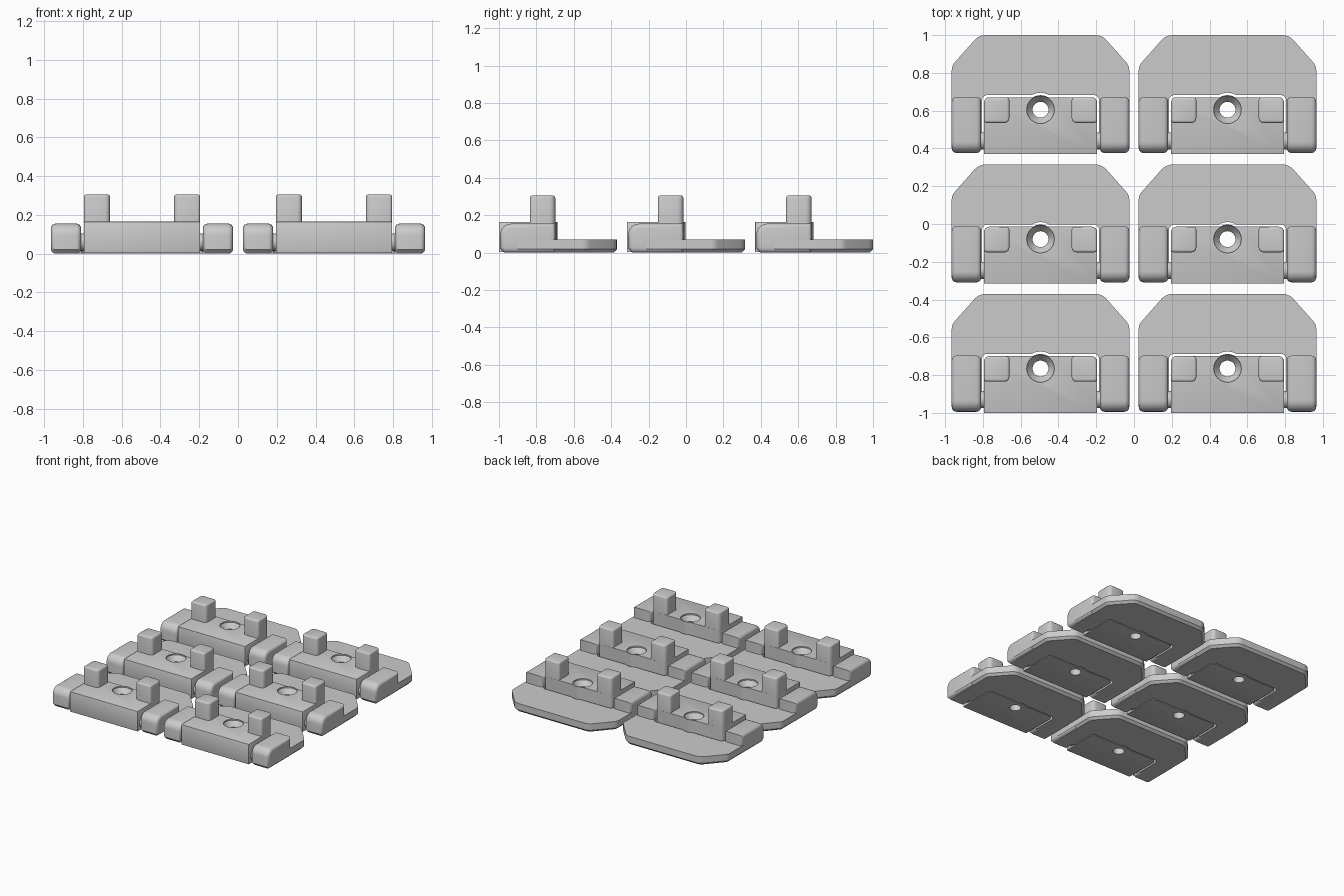
import bpy, bmesh, math
from mathutils import Vector

if "Cube" in bpy.data.objects:
    bpy.data.objects.remove(bpy.data.objects["Cube"])

grey = bpy.data.materials.new("grey plastic")
grey.diffuse_color = (0.6, 0.6, 0.6, 1)
grey.use_nodes = True
grey.node_tree.nodes["Principled BSDF"].inputs["Base Color"].default_value = grey.diffuse_color


def arc(cx, cy, r, a0, a1, n=6):
    return [(cx + r * math.cos(math.radians(a0 + (a1 - a0) * i / n)),
             cy + r * math.sin(math.radians(a0 + (a1 - a0) * i / n))) for i in range(n + 1)]


def prism(points, lo, hi, place, bevel=0, pick=None, segments=1):
    """Extrude a 2D outline from lo to hi; bevel the edges chosen by pick."""
    bm = bmesh.new()
    face = bm.faces.new([bm.verts.new(place(a, b, lo)) for a, b in points])
    new = bmesh.ops.extrude_face_region(bm, geom=[face])["geom"]
    shift = Vector(place(0, 0, hi)) - Vector(place(0, 0, lo))
    bmesh.ops.translate(bm, vec=shift, verts=[v for v in new if isinstance(v, bmesh.types.BMVert)])
    bmesh.ops.recalc_face_normals(bm, faces=bm.faces)
    if bevel:
        edges = [e for e in bm.edges if pick(e)]
        bmesh.ops.bevel(bm, geom=edges, offset=bevel, segments=segments, profile=0.5,
                        affect='EDGES', clamp_overlap=True)
    bmesh.ops.recalc_face_normals(bm, faces=bm.faces)
    mesh = bpy.data.meshes.new("part")
    bm.to_mesh(mesh)
    bm.free()
    mesh.materials.append(grey)
    return mesh


def upright(a, b, h):
    return (a, b, h)


def sideways(a, b, h):
    return (h, a, b)


def at_level(e, axis, level):
    return all(abs(v.co[axis] - level) < 1e-5 for v in e.verts)


def bumped_back(half, back, corner, cy, r):
    """Right-to-left back edge with rounded corners and a bulge around the screw hole."""
    t = math.degrees(math.asin((back - cy) / r))
    return (arc(half - corner, back - corner, corner, 0, 90, 4)
            + arc(0, cy, r, t, 180 - t, 8)
            + arc(corner - half, back - corner, corner, 90, 180, 4))


HOLE_Y = 0.235

# Base plate: clipped, rounded back corners and a slot for the block
right_side = arc(0.41, 0.445, 0.06, 0, 45, 4) + arc(0.29, 0.55, 0.08, 45, 90, 4)
outline = [(0.47, 0.1)] + right_side + [(-x, y) for x, y in reversed(right_side)] + [(-0.47, 0.1)]
slot = bumped_back(0.311, 0.313, 0.03, HOLE_Y, 0.09)
outline += [(-0.311, 0.1)] + list(reversed(slot)) + [(0.311, 0.1)]


def plate_rim(e):
    mid = (e.verts[0].co + e.verts[1].co) / 2
    return at_level(e, 2, 0) and (abs(mid.x) > 0.45 or mid.y > 0.4)


plate = prism(outline, 0, 0.07, upright, 0.018, plate_rim)

# Hinge arm: rounded front top, softened sides
arm_profile = ([(0.303, 0), (0.303, 0.155)] + arc(0.066, 0.095, 0.06, 90, 180, 6)
               + [(0.006, 0.022), (0.028, 0)])
arm = {s: prism(arm_profile, s * 0.314, s * 0.47, sideways, 0.025,
                lambda e: at_level(e, 0, s * 0.314) or at_level(e, 0, s * 0.47), 4)
       for s in (-1, 1)}

# Tilting block
block_outline = [(-0.3, 0), (0.3, 0)] + bumped_back(0.3, 0.301, 0.03, HOLE_Y, 0.077)
block = prism(block_outline, 0.004, 0.165, upright, 0.006,
              lambda e: at_level(e, 1, 0) or
              (at_level(e, 2, 0.165) and max(v.co.y for v in e.verts) < 0.28), 2)

# Post: rounded upright square peg
post_outline = (arc(0.285, 0.18, 0.015, -90, 0, 3) + arc(0.27, 0.271, 0.03, 0, 90, 4)
                + arc(0.18, 0.285, 0.015, 90, 180, 3) + arc(0.19, 0.19, 0.025, 180, 270, 4))
post = {s: prism([(s * x, y) for x, y in post_outline], 0.15, 0.305, upright, 0.012,
                 lambda e: at_level(e, 2, 0.305), 3) for s in (-1, 1)}

# Hinge pin
pin = {s: prism(arc(0.07, 0.06, 0.045, 0, 345, 23), s * 0.29, s * 0.33, sideways) for s in (-1, 1)}

# Countersunk screw hole, cut once into the shared block mesh
bm = bmesh.new()
rings = []
for r, z in ((0.042, -0.05), (0.042, 0.115), (0.073, 0.155), (0.073, 0.25)):
    rings.append([bm.verts.new((x, y, z)) for x, y in arc(0, HOLE_Y, r, 0, 348.75, 31)])
for low, high in zip(rings, rings[1:]):
    for i in range(32):
        j = (i + 1) % 32
        bm.faces.new((low[i], low[j], high[j], high[i]))
bm.faces.new(rings[-1])
bm.faces.new(rings[0][::-1])
bmesh.ops.recalc_face_normals(bm, faces=bm.faces)
cutter_mesh = bpy.data.meshes.new("hole_cutter")
bm.to_mesh(cutter_mesh)
bm.free()
cutter_mesh.materials.append(grey)
cutter = bpy.data.objects.new("hole_cutter", cutter_mesh)
cutter.hide_render = True
blank = bpy.data.objects.new("blank", block)
for ob in (cutter, blank):
    bpy.context.collection.objects.link(ob)
cut = blank.modifiers.new("hole", 'BOOLEAN')
cut.operation, cut.object, cut.solver = 'DIFFERENCE', cutter, 'EXACT'
graph = bpy.context.evaluated_depsgraph_get()
block = bpy.data.meshes.new_from_object(blank.evaluated_get(graph))
for ob in (cutter, blank):
    bpy.data.objects.remove(ob)

# Lay out six identical hinges in two columns and three rows
parts = [("base_plate", plate), ("block", block)]
for s, side in ((-1, "left"), (1, "right")):
    parts += [(side + "_arm", arm[s]), (side + "_post", post[s]), (side + "_pin", pin[s])]
for cx in (-0.495, 0.495):
    for y0 in (-1, -0.315, 0.37):
        for name, mesh in parts:
            ob = bpy.data.objects.new(name, mesh)
            ob.location = (cx, y0, 0)
            bpy.context.collection.objects.link(ob)

# Smooth the rounded edges, keep the corners sharp
for name, mesh in parts:
    mesh.shade_smooth()
    mesh.set_sharp_from_angle(angle=math.radians(32))
